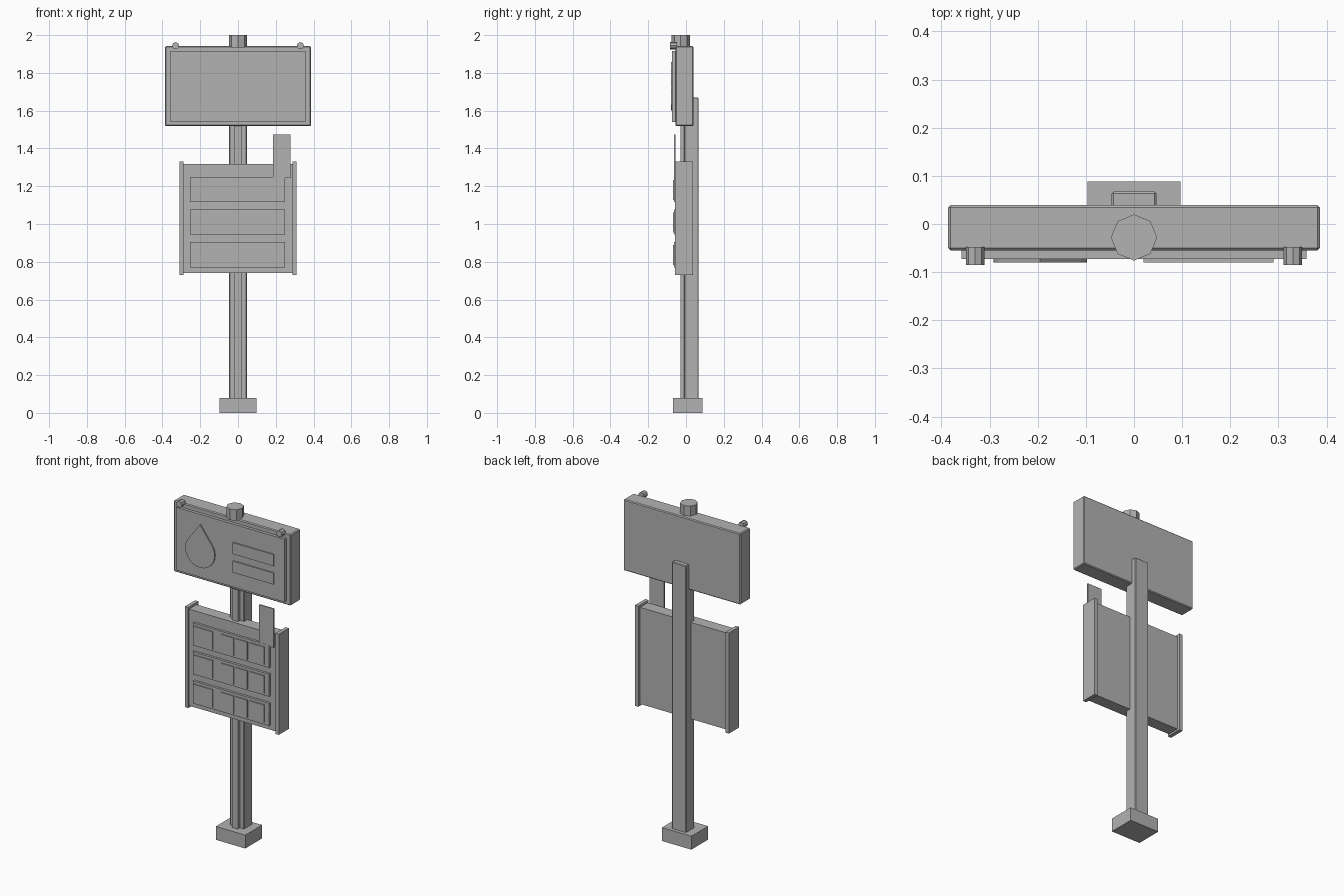
import bpy, bmesh, math

if "Cube" in bpy.data.objects:
    bpy.data.objects.remove(bpy.data.objects["Cube"])

grey = bpy.data.materials.new("plain_grey")
grey.diffuse_color = (0.45, 0.45, 0.45, 1)
grey.use_nodes = True
grey.node_tree.nodes["Principled BSDF"].inputs["Base Color"].default_value = grey.diffuse_color


def finish(name, bm, bevel=0):
    if bevel:
        bmesh.ops.bevel(bm, geom=bm.edges[:], offset=bevel, segments=1, affect='EDGES')
    bmesh.ops.recalc_face_normals(bm, faces=bm.faces[:])
    mesh = bpy.data.meshes.new(name)
    bm.to_mesh(mesh)
    bm.free()
    mesh.materials.append(grey)
    obj = bpy.data.objects.new(name, mesh)
    bpy.context.collection.objects.link(obj)
    return obj


def box(name, x0, x1, y0, y1, z0, z1, bevel=0):
    bm = bmesh.new()
    bmesh.ops.create_cube(bm, size=1)
    for v in bm.verts:
        v.co = (x1 if v.co.x > 0 else x0, y1 if v.co.y > 0 else y0, z1 if v.co.z > 0 else z0)
    return finish(name, bm, bevel)


def prism(name, points, direction):
    # Extrude a flat outline along a direction
    bm = bmesh.new()
    face = bm.faces.new([bm.verts.new(p) for p in points])
    new = bmesh.ops.extrude_face_region(bm, geom=[face])["geom"]
    bmesh.ops.translate(bm, vec=direction, verts=[g for g in new if isinstance(g, bmesh.types.BMVert)])
    return finish(name, bm)


def ring(n, r, start=0):
    return [(r * math.cos(start + i * math.tau / n), r * math.sin(start + i * math.tau / n)) for i in range(n)]


# Footing and post with a narrow front rib
box("base", -0.097, 0.097, -0.07, 0.088, 0, 0.08)
box("post", -0.047, 0.047, -0.01, 0.067, 0.07, 1.67, 0.004)
box("post_rib", -0.02, 0.02, -0.03, 0, 0.07, 1.6)

# Upper sign box with raised face
box("sign_box", -0.386, 0.386, -0.055, 0.039, 1.518, 1.942, 0.005)
box("sign_face", -0.358, 0.358, -0.073, -0.05, 1.54, 1.915)

# Drop symbol: round bottom rising to a point
cx, cz, r, tip = -0.195, 1.697, 0.097, 1.857
arc = [math.radians(150 + i * 15) for i in range(17)]
drop = [(cx, -0.07, tip)] + [(cx + r * math.cos(a), -0.07, cz + r * math.sin(a)) for a in arc]
prism("drop_symbol", drop, (0, -0.01, 0))

# Sign bars
for z in (1.74, 1.63):
    box("sign_bar", 0.02, 0.29, -0.08, -0.07, z, z + 0.068)

# Octagonal post cap and two small sign bolts
prism("post_cap", [(x, y - 0.028, 1.935) for x, y in ring(8, 0.048)], (0, 0, 0.065))
for side in (-1, 1):
    prism("sign_bolt", [(side * 0.33 + x, -0.048, 1.944 + z) for x, z in ring(8, 0.019)], (0, -0.037, 0))

# Lower board with side rails
box("board", -0.29, 0.29, -0.05, 0.022, 0.741, 1.317)
for side in (-1, 1):
    box("board_rail", *sorted((side * 0.288, side * 0.31)), -0.058, 0.038, 0.73, 1.33)

# Three rows of raised cards
for z0 in (0.77, 0.944, 1.116):
    box("row_plate", -0.253, 0.25, -0.064, -0.045, z0, z0 + 0.134)
    for x0, x1 in ((-0.245, -0.12), (-0.065, 0.02), (0.03, 0.11), (0.125, 0.22)):
        box("row_card", x0, x1, -0.07, -0.06, z0 + 0.012, z0 + 0.118)

# Upright tag above the board
box("tag", 0.184, 0.279, -0.063, -0.056, 1.243, 1.475)
